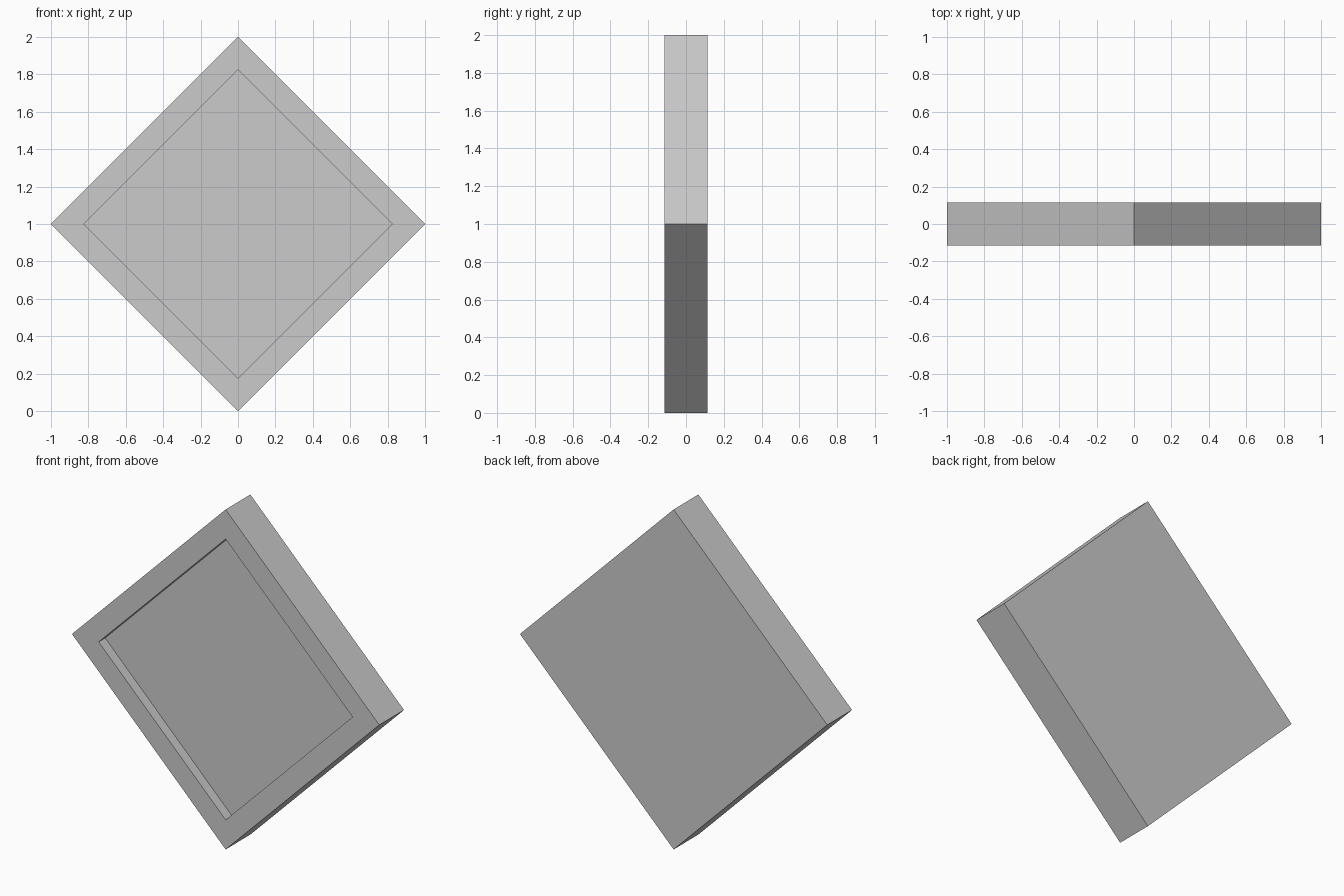
import bpy, bmesh
from mathutils import Vector

if "Cube" in bpy.data.objects:
    bpy.data.objects.remove(bpy.data.objects["Cube"])

HALF_DIAGONAL = 1.0
THICKNESS = 0.23
RIM = 0.174 / 2 ** 0.5   # rim width measured square to the edges
RECESS = 0.06

bm = bmesh.new()

# Diamond outline on the back plane, extruded to the front
outline = [(0, 0), (1, 1), (0, 2), (-1, 1)]
back = bm.faces.new([bm.verts.new((x * HALF_DIAGONAL, THICKNESS / 2, z * HALF_DIAGONAL))
                     for x, z in outline])
ext = bmesh.ops.extrude_face_region(bm, geom=[back], use_keep_orig=True)
verts = [g for g in ext["geom"] if isinstance(g, bmesh.types.BMVert)]
bmesh.ops.translate(bm, vec=Vector((0, -THICKNESS, 0)), verts=verts)
bmesh.ops.recalc_face_normals(bm, faces=bm.faces[:])

# Raised rim around a shallow, straight-walled recess in the front
bm.normal_update()
front = min(bm.faces, key=lambda f: f.calc_center_median().y)
bmesh.ops.inset_region(bm, faces=[front], thickness=RIM, use_even_offset=True)
floor = bmesh.ops.extrude_discrete_faces(bm, faces=[front])["faces"][0]
bmesh.ops.translate(bm, vec=Vector((0, RECESS, 0)), verts=floor.verts[:])
bmesh.ops.recalc_face_normals(bm, faces=bm.faces[:])

mesh = bpy.data.meshes.new("diamond_panel")
bm.to_mesh(mesh)
bm.free()
panel = bpy.data.objects.new("diamond_panel", mesh)
bpy.context.collection.objects.link(panel)
